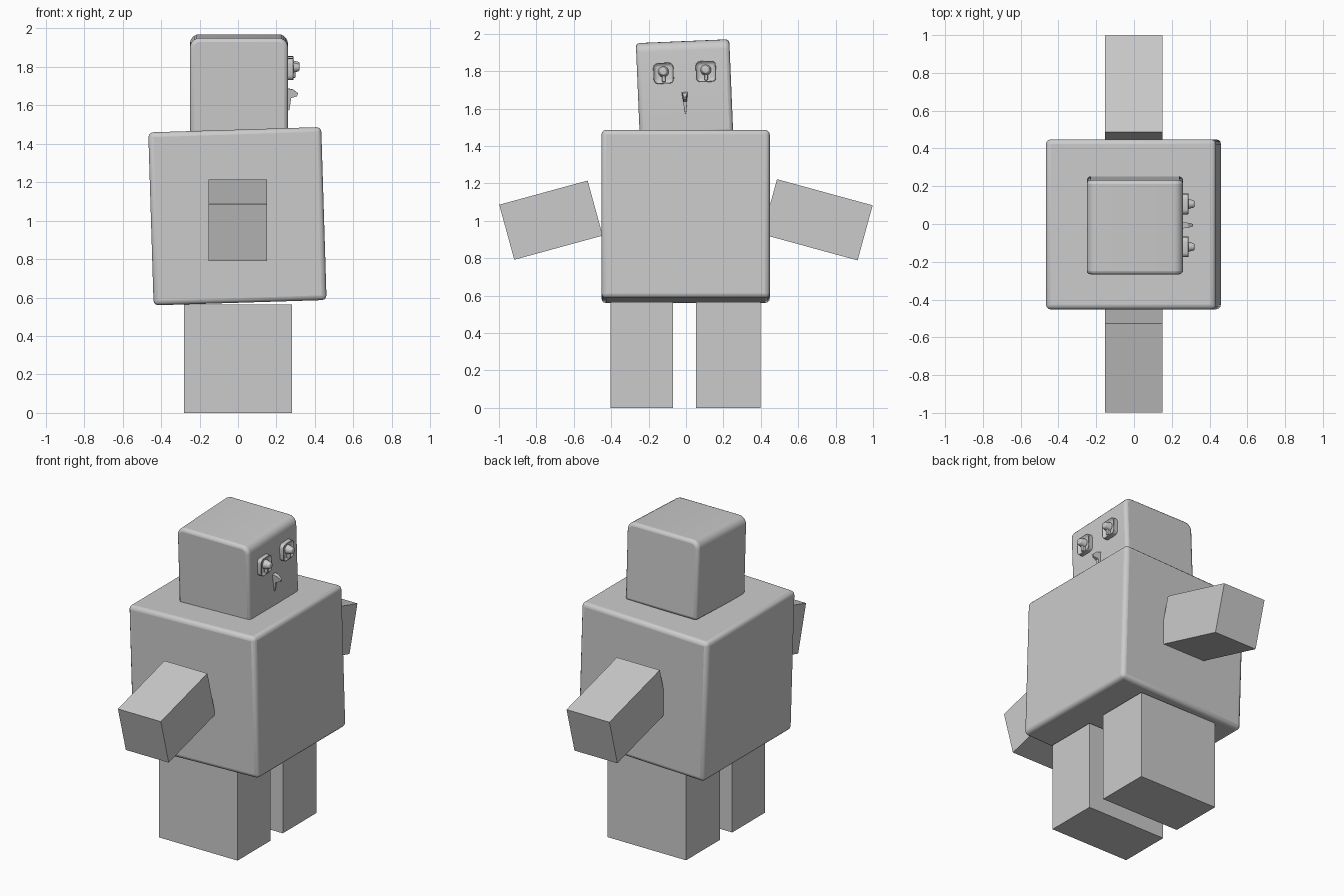
import bpy
import bmesh
import math
from mathutils import Matrix, Vector

old = bpy.data.objects.get("Cube")
if old:
    bpy.data.objects.remove(old, do_unlink=True)

grey = bpy.data.materials.new("plain grey")
grey.use_nodes = True
grey.diffuse_color = (0.6, 0.6, 0.6, 1)
grey.node_tree.nodes["Principled BSDF"].inputs["Base Color"].default_value = (0.6, 0.6, 0.6, 1)


def finish(name, bm, matrix, bevel=0.0, segments=3):
    """Turn a bmesh into a placed object, with an optional rounded edge."""
    bmesh.ops.recalc_face_normals(bm, faces=bm.faces)
    mesh = bpy.data.meshes.new(name)
    bm.to_mesh(mesh)
    bm.free()
    mesh.materials.append(grey)
    obj = bpy.data.objects.new(name, mesh)
    bpy.context.collection.objects.link(obj)
    obj.matrix_world = matrix
    if bevel:
        mod = obj.modifiers.new("rounded edges", "BEVEL")
        mod.width = bevel
        mod.segments = segments
        mod.limit_method = "ANGLE"
        mesh.shade_smooth()
        bpy.ops.object.select_all(action="DESELECT")
        obj.select_set(True)
        bpy.context.view_layer.objects.active = obj
        bpy.ops.object.shade_smooth_by_angle(angle=math.radians(40))
    return obj


def box(size):
    bm = bmesh.new()
    bmesh.ops.create_cube(bm, size=1)
    bmesh.ops.scale(bm, vec=size, verts=bm.verts)
    return bm


def place(centre, angle=0.0, axis="X"):
    return Matrix.Translation(centre) @ Matrix.Rotation(angle, 4, axis)


# Body, leaning slightly backwards
finish("body", box((0.9, 0.9, 0.9)),
       place((-0.003, -0.002, 1.023), -0.031, "Y"), 0.025)

# Head, tipped sideways, with softer edges across its top
head_place = place((0.005, -0.008, 1.71), 0.042)
bm = box((0.51, 0.5, 0.5))
across = [e for e in bm.edges
          if abs(e.verts[0].co.y - e.verts[1].co.y) > 0.1 and e.verts[0].co.z > 0]
bmesh.ops.bevel(bm, geom=across, offset=0.05, segments=5, profile=0.5, affect="EDGES")
finish("head", bm, head_place, 0.02)

# Arms and legs
arm_tilt = math.radians(15.3)
finish("right_arm", box((0.305, 0.49, 0.305)), place((-0.002, -0.722, 1.003), arm_tilt))
finish("left_arm", box((0.305, 0.53, 0.305)), place((-0.002, 0.702, 1.005), -arm_tilt))
finish("right_leg", box((0.56, 0.335, 0.565)), place((0, -0.237, 0.2825)))
finish("left_leg", box((0.56, 0.345, 0.565)), place((0, 0.227, 0.2825)))

# Eyes: a sunken socket, a round pupil and a small stem under it
for side, y in (("right", -0.109), ("left", 0.118)):
    eye = head_place @ Matrix.Translation((0.26, y, 0.083))
    bm = box((0.05, 0.108, 0.112))
    corners = [e for e in bm.edges if abs(e.verts[0].co.x - e.verts[1].co.x) > 0.01]
    bmesh.ops.bevel(bm, geom=corners, offset=0.025, segments=4, profile=0.5, affect="EDGES")
    front = max(bm.faces, key=lambda f: f.calc_center_median().x)
    bmesh.ops.inset_individual(bm, faces=[front], thickness=0.016)
    bmesh.ops.translate(bm, vec=(-0.013, 0, 0), verts=front.verts)
    finish(side + "_eye_socket", bm, eye, 0.005, 2)

    bm = bmesh.new()
    bmesh.ops.create_cone(bm, cap_ends=True, segments=20,
                          radius1=0.03, radius2=0.018, depth=0.045)
    finish(side + "_pupil", bm,
           eye @ Matrix.Translation((0.033, 0, 0.008)) @ Matrix.Rotation(math.pi / 2, 4, "Y"),
           0.006)
    finish(side + "_eye_stem", box((0.03, 0.018, 0.04)),
           eye @ Matrix.Translation((0.018, 0, -0.027)), 0.004, 2)

# Beak-like nose: a side profile whose half width narrows to the tip
profile = [  # x, z, half width
    (0.24, -0.02, 0.018), (0.282, -0.028, 0.013), (0.307, -0.048, 0.006),
    (0.302, -0.063, 0.006), (0.272, -0.072, 0.011), (0.262, -0.135, 0.003),
    (0.24, -0.14, 0.003),
]
bm = bmesh.new()
sides = [[bm.verts.new(Vector((x, s * w, z))) for x, z, w in profile] for s in (-1, 1)]
for ring in sides:
    bm.faces.new(ring)
count = len(profile)
for i in range(count):
    j = (i + 1) % count
    bm.faces.new((sides[0][i], sides[0][j], sides[1][j], sides[1][i]))
finish("nose", bm, head_place)
